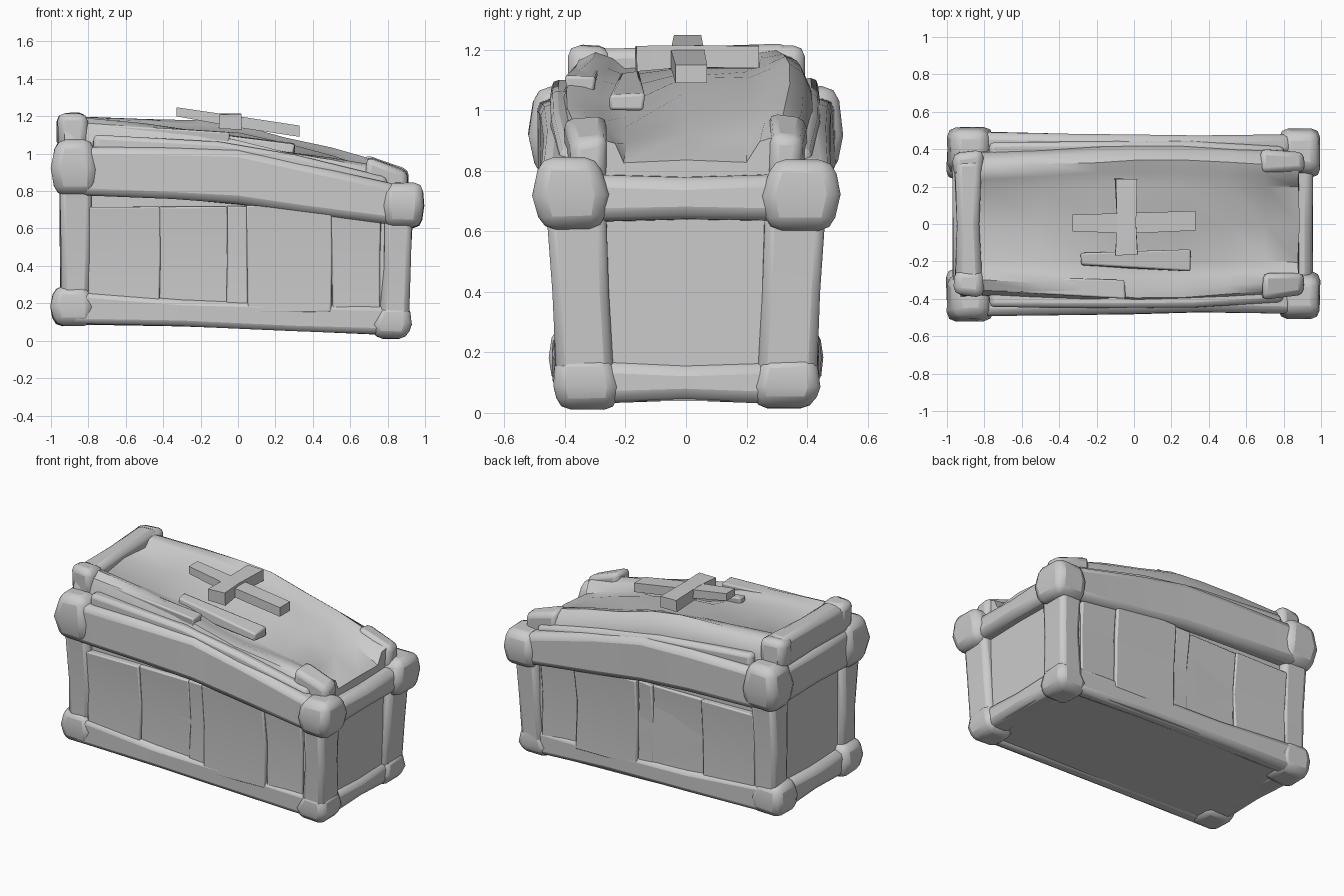
import bpy, bmesh, random
from math import radians

if "Cube" in bpy.data.objects:
    bpy.data.objects.remove(bpy.data.objects["Cube"])

random.seed(4)
AXES = {'x': lambda t, a, b: (t, a, b), 'y': lambda t, a, b: (a, t, b), 'z': lambda t, a, b: (a, b, t)}


def finish(name, bm, bevel, angle=40):
    bmesh.ops.recalc_face_normals(bm, faces=bm.faces)
    me = bpy.data.meshes.new(name)
    bm.to_mesh(me)
    bm.free()
    ob = bpy.data.objects.new(name, me)
    bpy.context.collection.objects.link(ob)
    if bevel:
        m = ob.modifiers.new("bevel", 'BEVEL')
        m.width, m.segments, m.limit_method = bevel, 2, 'ANGLE'
        m.angle_limit = radians(35)
    bpy.ops.object.select_all(action='DESELECT')
    ob.select_set(True)
    bpy.context.view_layer.objects.active = ob
    bpy.ops.object.shade_smooth_by_angle(angle=radians(angle))
    return ob


def loft(name, rings, bevel=0.0, jitter=0.0, angle=40):
    """Skin a row of closed rings and cap both ends."""
    bm = bmesh.new()
    rows = [[bm.verts.new([c + random.uniform(-jitter, jitter) for c in p]) for p in r] for r in rings]
    n = len(rows[0])
    for r, s in zip(rows, rows[1:]):
        for i in range(n):
            bm.faces.new((r[i], r[(i + 1) % n], s[(i + 1) % n], s[i]))
    bm.faces.new(rows[0])
    bm.faces.new(rows[-1])
    return finish(name, bm, bevel, angle)


def beam(name, axis, stations, bevel=0.03, jitter=0.006):
    """Rectangular beam along an axis; station = (t, a0, a1, b0, b1)."""
    f = AXES[axis]
    rings = [[f(t, a0, b0), f(t, a1, b0), f(t, a1, b1), f(t, a0, b1)] for t, a0, a1, b0, b1 in stations]
    return loft(name, rings, bevel, jitter)


# tapered core of the box
beam("box_body", 'x', [(-0.91, -0.40, 0.40, 0.10, 0.98), (0.0, -0.41, 0.42, 0.07, 0.96),
                       (0.88, -0.40, 0.41, 0.04, 0.78)], 0, 0)

for side, s in (("front", -1), ("back", 1)):
    # long rails, bottom and rim
    beam(f"{side}_bottom_rail", 'x', [(-0.9, s * .34, s * .44, .09, .27), (-.3, s * .34, s * .44, .08, .22),
                                      (.3, s * .34, s * .43, .055, .2), (.84, s * .34, s * .43, .03, .19)])
    beam(f"{side}_rim_rail", 'x', [(-.85, s * .36, s * .49, .78, 1.04), (-.35, s * .37, s * .485, .76, 1.035),
                                   (.0, s * .37, s * .48, .73, 1.02), (.35, s * .37, s * .47, .68, .95),
                                   (.85, s * .36, s * .48, .62, .83)], 0.04)
    # side planks of uneven depth
    edges = [-.8, -.42, -.06, .05, .5, .76]
    for i, (a, b) in enumerate(zip(edges, edges[1:])):
        d = (.43, .415, .425, .435, .42)[i]
        beam(f"{side}_plank_{i + 1}", 'z', [(.15, a, b, s * .35, s * d), (.45, a, b, s * .35, s * (d - .005)),
                                            (.72, a, b, s * .35, s * (d + .02))], 0.008)
    # corner posts
    beam(f"{side}_head_post", 'z', [(.2, -.95, -.79, s * .28, s * .43), (.5, -.95, -.78, s * .28, s * .43),
                                    (.85, -.95, -.78, s * .28, s * .46)])
    beam(f"{side}_foot_post", 'z', [(.1, .75, .91, s * .24, s * .43), (.4, .78, .92, s * .25, s * .44),
                                    (.7, .78, .935, s * .26, s * .46)])
    # swollen corner caps
    beam(f"{side}_head_bottom_cap", 'z', [(.08, -.98, -.78, s * .24, s * .44), (.18, -1, -.77, s * .24, s * .45),
                                          (.29, -.98, -.8, s * .26, s * .44)], 0.045)
    beam(f"{side}_foot_bottom_cap", 'z', [(.012, .73, .9, s * .23, s * .42), (.09, .72, .925, s * .22, s * .44),
                                          (.19, .77, .915, s * .25, s * .43)], 0.04)
    beam(f"{side}_head_rim_cap", 'z', [(.78, -.98, -.76, s * .28, s * .49), (.92, -1, -.75, s * .27, s * .52),
                                       (1.08, -.97, -.78, s * .3, s * .5)], 0.05)
    beam(f"{side}_foot_rim_cap", 'z', [(.605, .78, .98, s * .27, s * .48), (.72, .775, .995, s * .25, s * .505),
                                       (.84, .79, .985, s * .29, s * .485)], 0.045)

# rails across the two ends
for name, x0, x1, z0, z1, h in (("head_bottom_rail", -.965, -.8, .09, .26, .35),
                                ("head_rim_rail", -.97, -.8, .79, 1.04, .38),
                                ("foot_bottom_rail", .75, .91, .03, .17, .33),
                                ("foot_rim_rail", .8, .955, .63, .79, .38)):
    beam(name, 'y', [(-h, x0, x1, z0, z1), (0, x0, x1, z0 + .01, z1 - .01), (h, x0, x1, z0, z1)], 0.04)

# domed lid: station = x, half width, rail height, panel height, base height, front sag
lid = [(-.93, .37, 1.205, 1.17, .9, 0), (-.82, .37, 1.2, 1.15, .9, .01), (-.5, .385, 1.19, 1.14, .9, .03),
       (-.2, .40, 1.175, 1.13, .88, .06), (0, .41, 1.15, 1.11, .86, .09), (.25, .41, 1.09, 1.06, .82, .08),
       (.5, .40, 1.03, .99, .78, .05), (.7, .385, .975, .92, .74, .03), (.88, .37, .91, .83, .7, 0)]
rings = []
for x, w, r, p, b, sag in lid:
    half = [(w + .03, b), (w + .01, r - .1), (w - .02, r - .03), (w - .07, r), (w - .13, r - .015), (.2, p)]
    back = [(x, y, z) for y, z in half]
    front = [(x, -y, z - (sag if i in (3, 5) else sag * .6 if i > 0 else 0)) for i, (y, z) in enumerate(half)]
    front[4] = (x, front[4][1], front[4][2] - sag * .5)
    rings.append(back + [(x, 0, p)] + front[::-1])
loft("lid", rings, 0, .006)

# raised lip and knobs round the lid
beam("lid_head_lip", 'y', [(-.34, -.96, -.81, 1.02, 1.2), (0, -.95, -.83, 1.02, 1.205), (.34, -.96, -.81, 1.02, 1.22)], 0.035)
for side, s in (("front", -1), ("back", 1)):
    beam(f"{side}_lid_head_knob", 'x', [(-.965, s * .25, s * .38, 1.03, 1.215), (-.8, s * .25, s * .39, 1.03, 1.215)], 0.04, .01)
    beam(f"{side}_lid_foot_knob", 'x', [(.68, s * .27, s * .4, .8, .99), (.91, s * .27, s * .375, .76, .905)], 0.03, .012)
    # stepped ledge between rim and lid
    beam(f"{side}_lid_ledge", 'x', [(-.78, s * .3, s * .44, .95, 1.1), (-.1, s * .34, s * .45, .92, 1.06),
                                    (.3, s * .34, s * .45, .86, .99), (.8, s * .3, s * .42, .74, .88)], 0.025, .01)

# splintered boards along the sagging front edge
beam("broken_board_1", 'x', [(-.7, -.36, -.28, 1.08, 1.16), (-.05, -.4, -.3, 1.05, 1.12)], 0.01, .01)
beam("broken_board_2", 'x', [(-.28, -.22, -.16, 1.05, 1.13), (.3, -.25, -.14, 1.0, 1.06)], 0.01, .01)

# plain cross laid along the slope of the lid
beam("cross_long_arm", 'x', [(-.33, -.04, .05, 1.2, 1.248), (0, -.05, .06, 1.14, 1.2), (.33, -.035, .07, 1.09, 1.15)], 0, 0)
beam("cross_short_arm", 'y', [(-.165, -.1, .02, 1.13, 1.21), (.0, -.09, .01, 1.14, 1.215),
                              (.24, -.1, .02, 1.14, 1.215)], 0, .004)
